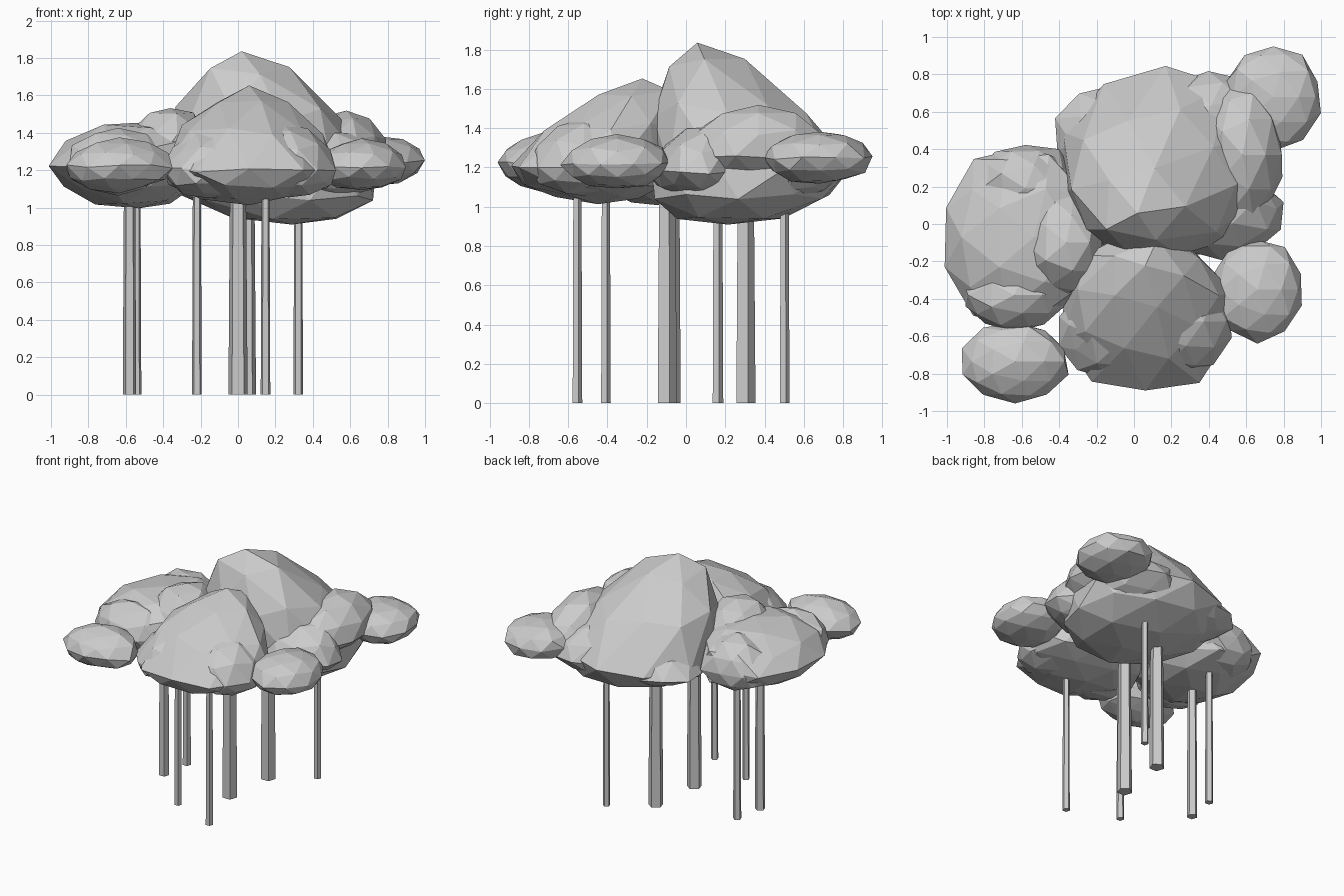
import bpy, bmesh, random
from mathutils import Vector

if "Cube" in bpy.data.objects:
    bpy.data.objects.remove(bpy.data.objects["Cube"])

random.seed(4)


def finish(name, bm):
    mesh = bpy.data.meshes.new(name)
    bm.to_mesh(mesh)
    bm.free()
    ob = bpy.data.objects.new(name, mesh)
    bpy.context.collection.objects.link(ob)
    return ob


def clump(name, centre, rx, ry, up, down, lean=(0, 0), point=0.0, low=(0, 0), jit=0.07):
    """Faceted leaf clump: lumpy icosphere with different top and bottom heights."""
    bm = bmesh.new()
    bmesh.ops.create_icosphere(bm, subdivisions=2, radius=1)
    c = Vector(centre)
    for v in bm.verts:
        d = v.co * (1 + random.uniform(-jit, jit * 0.6))
        d.z += random.uniform(-jit, jit) * (1 - abs(d.z))
        top, bot = max(d.z, 0), max(-d.z, 0)
        s = 1 - point * top
        v.co = c + Vector((d.x * rx * s + lean[0] * top + low[0] * bot,
                           d.y * ry * s + lean[1] * top + low[1] * bot,
                           top * up - bot * down))
    return finish(name, bm)


def trunk(name, x, y, width):
    """Thin, slightly tapered five-sided stem standing on the ground."""
    bm = bmesh.new()
    h = 1.15
    bmesh.ops.create_cone(bm, cap_ends=True, segments=5, radius1=width / 2 * 1.08,
                          radius2=width / 2 * 0.9, depth=h)
    bmesh.ops.translate(bm, verts=bm.verts, vec=(x, y, h / 2))
    return finish(name, bm)


# Large canopy masses
clump("crown_main", (0.17, 0.33, 1.2), 0.58, 0.53, 0.63, 0.3, (-0.15, -0.27), 0.28, (0.12, -0.12), 0.05)
clump("crown_left", (-0.61, -0.07, 1.22), 0.41, 0.50, 0.25, 0.23, (0.08, 0), 0.0, (0.08, 0.05))
clump("crown_front", (0.06, -0.5, 1.2), 0.48, 0.42, 0.44, 0.18, (0.0, 0.27), 0.2, (0, 0.05))

# Bulges on the large masses
clump("bulge_right", (0.56, 0.37, 1.24), 0.24, 0.38, 0.28, 0.18, (0.02, 0), 0.0, (-0.15, 0))
clump("bulge_right_front", (0.47, 0.04, 1.17), 0.34, 0.24, 0.26, 0.14, (0, 0.1), 0.0, (-0.1, 0.05))
clump("bulge_back", (0.4, 0.54, 1.18), 0.34, 0.28, 0.24, 0.18, (-0.05, -0.05), 0.0, (-0.05, -0.1))
clump("bulge_back_left", (-0.12, 0.48, 1.17), 0.31, 0.28, 0.24, 0.14, (0.1, -0.1), 0.0, (0.08, -0.1))
clump("bulge_left", (-0.42, -0.1, 1.26), 0.26, 0.32, 0.28, 0.2, (0.06, 0), 0.1)
clump("bulge_left_back", (-0.58, 0.19, 1.2), 0.29, 0.25, 0.24, 0.16)
clump("bulge_left_front", (-0.64, -0.38, 1.22), 0.28, 0.2, 0.2, 0.15)
clump("bulge_front_left", (-0.15, -0.58, 1.2), 0.26, 0.25, 0.24, 0.15, (0.04, 0.08))
clump("bulge_front_right", (0.27, -0.52, 1.2), 0.26, 0.28, 0.26, 0.15, (-0.04, 0))

# Small outer clumps
clump("tuft_front_left", (-0.635, -0.735, 1.22), 0.29, 0.22, 0.15, 0.14)
clump("tuft_front_right", (0.66, -0.35, 1.22), 0.25, 0.28, 0.15, 0.13)
clump("tuft_back_right", (0.745, 0.68, 1.25), 0.265, 0.28, 0.14, 0.14)

# Trunks
for i, (x, y, w) in enumerate([(0.0, -0.1, 0.1), (0.045, 0.3, 0.1), (-0.58, -0.065, 0.07),
                               (-0.545, 0.16, 0.055), (-0.22, -0.41, 0.05),
                               (0.147, -0.555, 0.05), (0.322, 0.5, 0.05)]):
    trunk(f"trunk_{i + 1}", x, y, w)
